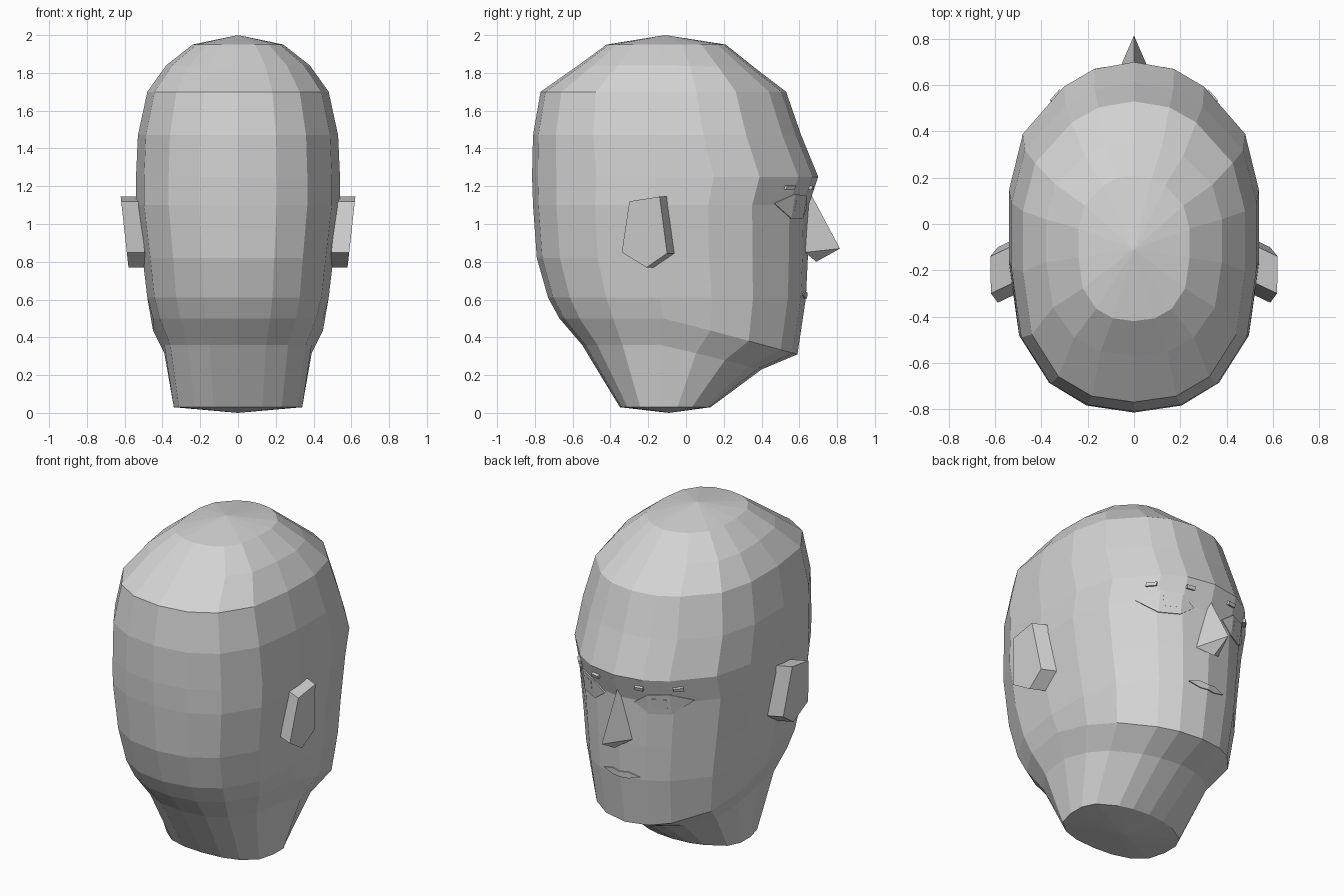
import bpy, bmesh
from mathutils import Vector
from mathutils.bvhtree import BVHTree

if "Cube" in bpy.data.objects:
    bpy.data.objects.remove(bpy.data.objects["Cube"], do_unlink=True)

grey = bpy.data.materials.new("plain_grey")
grey.use_nodes = True
grey.diffuse_color = (0.65, 0.65, 0.65, 1)
grey.node_tree.nodes["Principled BSDF"].inputs["Base Color"].default_value = (0.65, 0.65, 0.65, 1)


def finish(name, bm):
    bmesh.ops.recalc_face_normals(bm, faces=bm.faces)
    mesh = bpy.data.meshes.new(name)
    bm.to_mesh(mesh)
    mesh.materials.append(grey)
    obj = bpy.data.objects.new(name, mesh)
    bpy.context.collection.objects.link(obj)
    return obj


# Head cross-section: (x share, y share) from the back round to the face
half = [(0, -1), (.38, -.96), (.68, -.83), (.92, -.55), (1, -.13),
        (1, .27), (.89, .59), (.56, .86), (.32, .96), (0, 1)]
section = half + [(-x, y) for x, y in half[-2:0:-1]]

# Head rings: back height, front height, half width, back y, front y
rings = [(1.95, 1.95, .24, -.42, .21), (1.84, 1.83, .38, -.57, .36),
         (1.70, 1.70, .48, -.77, .53), (1.47, 1.47, .53, -.81, .61),
         (1.25, 1.25, .54, -.815, .70), (1.10, 1.10, .54, -.81, .65),
         (.82, .82, .505, -.79, .645), (.61, .61, .48, -.73, .635),
         (.50, .31, .45, -.67, .59), (.36, .23, .39, -.55, .40),
         (.03, .03, .34, -.35, .13)]

bm = bmesh.new()
loops = []
for zb, zf, w, yb, yf in rings:
    mid, rad = (yb + yf) / 2, (yf - yb) / 2
    loops.append([bm.verts.new((w * x, mid + rad * y, zb + (zf - zb) * max(0, (y + .1) / 1.1)))
                  for x, y in section])
n = len(section)
for a, b in zip(loops, loops[1:]):
    for i in range(n):
        bm.faces.new((a[i], a[(i + 1) % n], b[(i + 1) % n], b[i]))
# Crown and neck base end in a point
for loop, tip in ((loops[0], (0, -.11, 2)), (loops[-1], (0, -.09, 0))):
    v = bm.verts.new(tip)
    for i in range(n):
        bm.faces.new((loop[i], loop[(i + 1) % n], v))
bmesh.ops.recalc_face_normals(bm, faces=bm.faces)
surface = BVHTree.FromBMesh(bm)
finish("head", bm)
bm.free()


def face_strip(name, columns, lift=.003, thick=.008, side=1):
    """Thin plate bent over the face; columns are (x, low z, high z)."""
    bm = bmesh.new()
    rows = []
    for x, lo, hi in columns:
        row = []
        for z in (lo, hi):
            hit = surface.ray_cast(Vector((side * x, 2, z)), Vector((0, -1, 0)))
            row.append(bm.verts.new(hit[0] + hit[1] * lift))
        rows.append(row)
    for a, b in zip(rows, rows[1:]):
        bm.faces.new((a[0], b[0], b[1], a[1]))
    bmesh.ops.remove_doubles(bm, verts=bm.verts, dist=.0005)
    obj = finish(name, bm)
    mod = obj.modifiers.new("thickness", "SOLIDIFY")
    mod.thickness = thick
    mod.offset = 0
    bm.free()


# Nose
bm = bmesh.new()
top, tip, base = [bm.verts.new(p) for p in ((0, .655, 1.17), (0, .815, .87), (0, .69, .80))]
wings = [bm.verts.new((s * .08, .63, .85)) for s in (-1, 1)]
for wing in wings:
    bm.faces.new((top, tip, wing))
    bm.faces.new((tip, base, wing))
bm.faces.new((top, wings[0], base, wings[1]))
finish("nose", bm)
bm.free()

# Mouth
face_strip("mouth", [(-.12, .625, .625), (-.05, .605, .645), (0, .605, .637),
                     (.05, .605, .645), (.12, .625, .625)])

# Ear outline (y, z)
ear = [(-.30, 1.12), (-.14, 1.145), (-.10, .845), (-.21, .77), (-.34, .85)]

for label, s in (("left", 1), ("right", -1)):
    # Eyes, pupils and brows
    face_strip(label + "_eye", [(.10, 1.09, 1.09), (.18, 1.03, 1.15),
                                (.29, 1.03, 1.16), (.38, 1.11, 1.11)], side=s)
    face_strip(label + "_pupil", [(.20, 1.07, 1.13), (.27, 1.07, 1.13)], .008, side=s)
    face_strip(label + "_brow_inner", [(.12, 1.185, 1.205), (.17, 1.185, 1.205)], .006, .02, s)
    face_strip(label + "_brow_outer", [(.31, 1.185, 1.205), (.35, 1.185, 1.205)], .006, .02, s)
    # Ear slab leaning outward towards its top
    bm = bmesh.new()
    outer, inner = [], []
    for y, z in ear:
        lean = .11 * (z - .77)
        outer.append(bm.verts.new((s * (.58 + lean), y, z)))
        inner.append(bm.verts.new((s * (.485 + lean), y + .045, z)))
    bm.faces.new(outer)
    bm.faces.new(inner)
    for i in range(len(ear)):
        j = (i + 1) % len(ear)
        bm.faces.new((outer[i], outer[j], inner[j], inner[i]))
    finish(label + "_ear", bm)
    bm.free()
